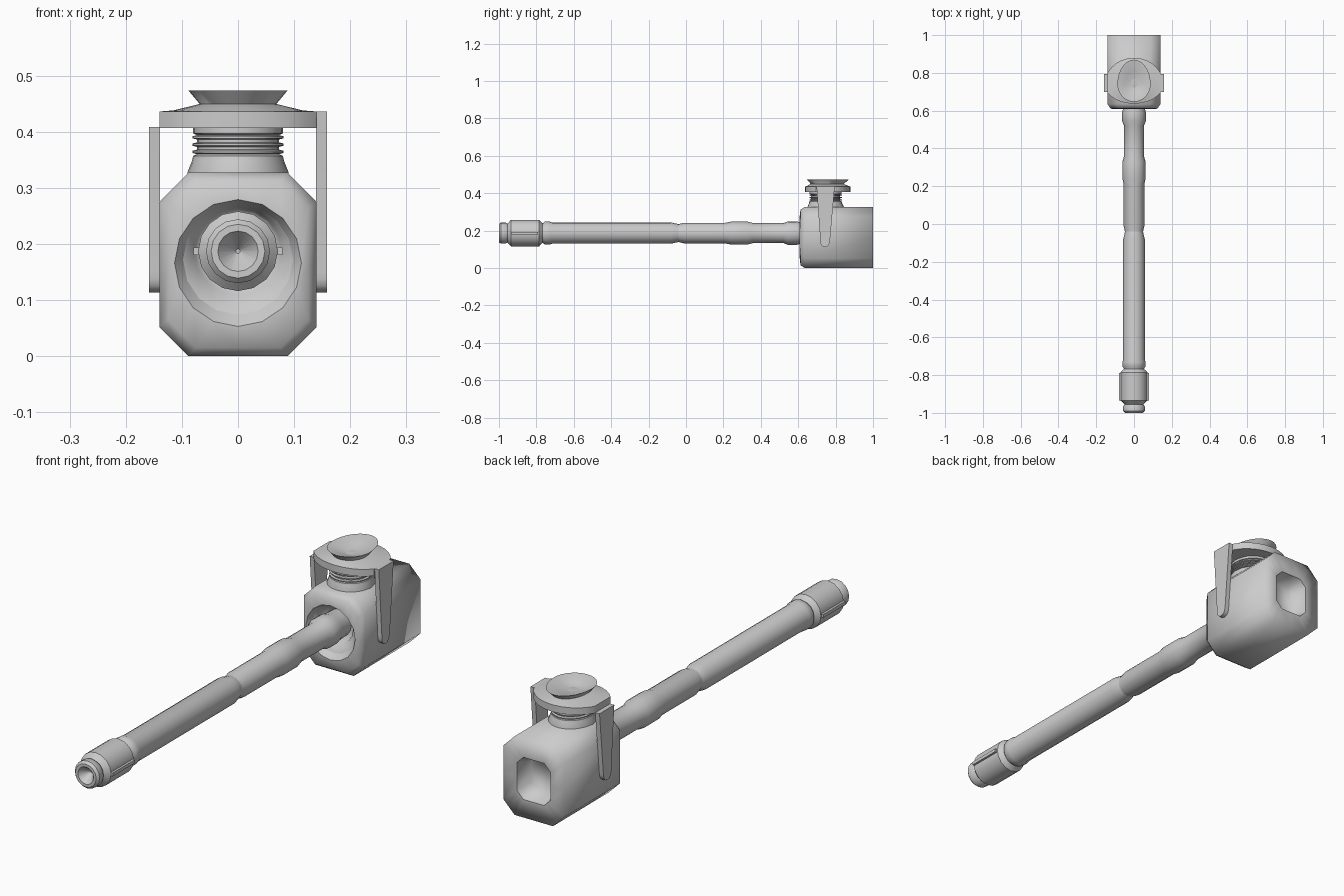
import bpy, bmesh
from math import sin, cos, pi, radians
from mathutils import Vector

cube = bpy.data.objects.get("Cube")
if cube:
    bpy.data.objects.remove(cube)

GREY = (0.6, 0.6, 0.6, 1)
metal = bpy.data.materials.new("plain grey")
metal.use_nodes = True
metal.diffuse_color = GREY
metal.node_tree.nodes["Principled BSDF"].inputs["Base Color"].default_value = GREY

AXIS_Z = 0.187   # height of the barrel axis


def loft(name, rings, smooth=40, sharp=()):
    """Skin equal-sized rings, cap both ends; edges over the smooth angle stay crisp."""
    bm = bmesh.new()
    loops = [[bm.verts.new(p) for p in ring] for ring in rings]
    n = len(loops[0])
    for a, b in zip(loops, loops[1:]):
        for i in range(n):
            j = (i + 1) % n
            bm.faces.new((a[i], a[j], b[j], b[i]))
    bm.faces.new(loops[0])
    bm.faces.new(loops[-1])
    bmesh.ops.recalc_face_normals(bm, faces=bm.faces)
    for f in bm.faces:
        f.smooth = True
    for e in bm.edges:
        e.smooth = e.calc_face_angle(0) < radians(smooth)
    for k in sharp:
        for i in range(n):
            bm.edges.get((loops[k][i], loops[k][(i + 1) % n])).smooth = False
    mesh = bpy.data.meshes.new(name)
    bm.to_mesh(mesh)
    bm.free()
    mesh.materials.append(metal)
    obj = bpy.data.objects.new(name, mesh)
    bpy.context.collection.objects.link(obj)
    return obj


def circle(y, r, n=16, z=AXIS_Z):
    return [Vector((r * cos(2 * pi * i / n), y, z + r * sin(2 * pi * i / n)))
            for i in range(n)]


def octagon(y, w, z0, z1, c):
    """Chamfered rectangle facing y, with edge midpoints, starting at +x."""
    corners = [(w, z1 - c), (w - c, z1), (c - w, z1), (-w, z1 - c),
               (-w, z0 + c), (c - w, z0), (w - c, z0), (w, z0 + c)]
    pts = []
    for i, (x, z) in enumerate(corners):
        px, pz = corners[i - 1]
        pts += [Vector(((x + px) / 2, y, (z + pz) / 2)), Vector((x, y, z))]
    return pts


def egg(z, w, front, back, limit=1, n=28, mid=0.74):
    """Horizontal egg outline, optionally clipped at the sides."""
    ring = []
    for i in range(n):
        a = 2 * pi * i / n
        x = max(-limit, min(limit, w * sin(a)))
        y = mid + cos(a) * (back - mid if cos(a) > 0 else mid - front)
        ring.append(Vector((x, y, z)))
    return ring


def turned(name, profile, n=16):
    return loft(name, [circle(y, r, n) for y, r in profile])


# Housing: front socket, chamfered shell, tapered rear pocket
loft("housing", [
    circle(0.665, 0.072), circle(0.645, 0.078),
    circle(0.63, 0.098, z=0.172), circle(0.608, 0.113, z=0.166),
    octagon(0.612, 0.125, 0.015, 0.312, 0.05),
    octagon(0.635, 0.14, 0, 0.327, 0.052),
    octagon(1.0, 0.14, 0, 0.327, 0.052),
    octagon(1.0, 0.078, 0.075, 0.25, 0.03),
    octagon(0.93, 0.058, 0.095, 0.23, 0.022),
], smooth=100, sharp=(2, 3, 7))

# Barrel
turned("rear_barrel", [
    (0.665, 0.055), (0.61, 0.058), (0.59, 0.063), (0.545, 0.063), (0.52, 0.053),
    (0.36, 0.053), (0.33, 0.061), (0.24, 0.061), (0.21, 0.055),
    (-0.01, 0.055), (-0.04, 0.048), (-0.06, 0.048)])
turned("front_barrel", [
    (-0.03, 0.046), (-0.05, 0.05), (-0.08, 0.057), (-0.715, 0.057),
    (-0.73, 0.061), (-0.755, 0.061), (-0.77, 0.05), (-0.79, 0.05)])
turned("muzzle_sleeve", [
    (-0.765, 0.05), (-0.785, 0.071), (-0.935, 0.071), (-0.955, 0.05), (-0.96, 0.045)])
turned("muzzle_tip", [
    (-0.94, 0.045), (-0.955, 0.05), (-0.965, 0.057), (-0.99, 0.057),
    (-1.0, 0.048), (-1.0, 0.036), (-0.96, 0.004)])
for side, s in (("left", 1), ("right", -1)):
    loft(side + "_muzzle_fin", [
        [Vector((s * x, y, AXIS_Z + dz)) for y, dz in
         ((-0.935, -0.007), (-0.79, -0.007), (-0.79, 0.007), (-0.935, 0.007))]
        for x in (0.06, 0.079)])

# Ribbed neck between housing and top plate
neck = [(0.31, 0.09), (0.328, 0.09), (0.348, 0.082), (0.357, 0.08)]
for z in (0.36, 0.373, 0.386):
    neck += [(z, 0.073), (z + 0.002, 0.081), (z + 0.006, 0.081), (z + 0.008, 0.073)]
neck += [(0.397, 0.08), (0.412, 0.08)]
loft("ribbed_neck", [egg(z, w, 0.74 - w, 0.74 + w * 1.15) for z, w in neck])

# Top plate and hollow dish
loft("top_plate", [
    egg(0.407, 0.155, 0.637, 0.88, 0.14), egg(0.436, 0.155, 0.637, 0.88, 0.14),
    egg(0.438, 0.115, 0.645, 0.872), egg(0.449, 0.07, 0.665, 0.845)])
loft("dish", [
    egg(0.44, 0.068, 0.668, 0.843), egg(0.449, 0.068, 0.668, 0.843),
    egg(0.473, 0.088, 0.647, 0.87), egg(0.473, 0.085, 0.65, 0.867),
    egg(0.455, 0.045, 0.695, 0.81), egg(0.446, 0.004, 0.736, 0.745)])


# Tapered side arms with rounded lower ends
def arm(name, s, top):
    outline = [(0.795, top), (0.698, top), (0.718, 0.15)]
    outline += [(0.743 - 0.025 * cos(a * pi / 6), 0.138 - 0.025 * sin(a * pi / 6))
                for a in range(7)]
    outline.append((0.77, 0.15))
    loft(name, [[Vector((s * x, y, z)) for y, z in outline] for x in (0.139, 0.159)])


arm("left_arm", 1, 0.436)
arm("right_arm", -1, 0.408)
